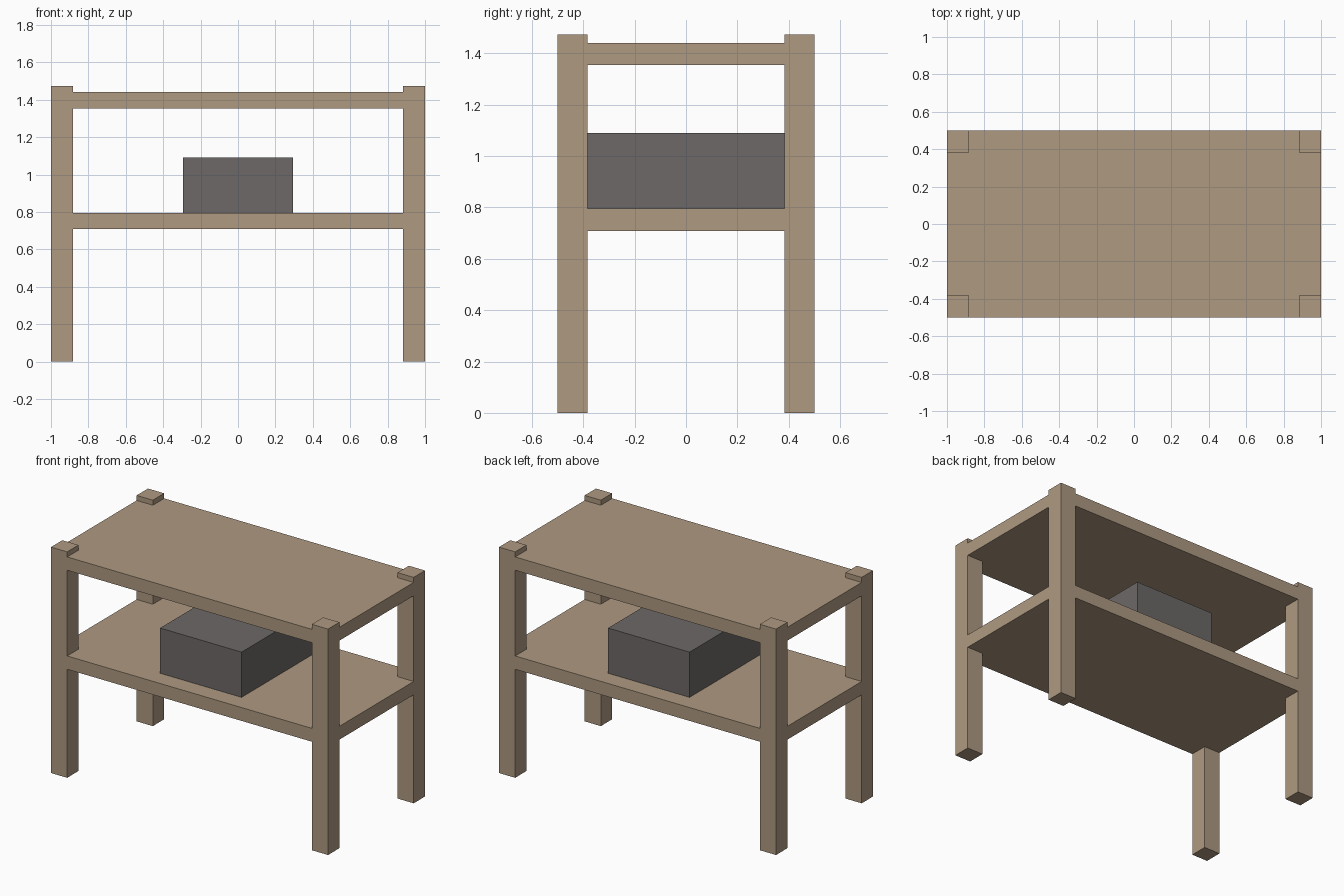
import bpy, bmesh

if "Cube" in bpy.data.objects:
    bpy.data.objects.remove(bpy.data.objects["Cube"])

HX, HY = 1.0, 0.5      # half footprint
LEG = 0.117            # leg thickness
LEG_H = 1.474


def material(name, rgb):
    m = bpy.data.materials.new(name)
    m.diffuse_color = (*rgb, 1)
    m.use_nodes = True
    m.node_tree.nodes["Principled BSDF"].inputs["Base Color"].default_value = m.diffuse_color
    return m


def prism(name, outline, z0, z1, mat):
    """Extrude a counter-clockwise xy outline from z0 to z1."""
    bm = bmesh.new()
    base = bm.faces.new([bm.verts.new((x, y, z0)) for x, y in outline])
    top = bmesh.ops.extrude_face_region(bm, geom=[base], use_keep_orig=True)["geom"]
    for v in top:
        if isinstance(v, bmesh.types.BMVert):
            v.co.z = z1
    bmesh.ops.recalc_face_normals(bm, faces=bm.faces)
    mesh = bpy.data.meshes.new(name)
    bm.to_mesh(mesh)
    bm.free()
    mesh.materials.append(mat)
    obj = bpy.data.objects.new(name, mesh)
    bpy.context.collection.objects.link(obj)
    return obj


def rect(x0, x1, y0, y1):
    return [(x0, y0), (x1, y0), (x1, y1), (x0, y1)]


wood = material("wood", (0.42, 0.32, 0.22))
dark = material("dark_grey", (0.15, 0.14, 0.135))

# Four corner legs, rising slightly above the top board
for ys, depth in ((-1, "front"), (1, "back")):
    for xs, side in ((-1, "left"), (1, "right")):
        xa, xb = sorted((xs * HX, xs * (HX - LEG)))
        ya, yb = sorted((ys * HY, ys * (HY - LEG)))
        prism(f"{depth}_{side}_leg", rect(xa, xb, ya, yb), 0, LEG_H, wood)

# Boards flush with the legs, corners notched to fit around them
ix, iy = HX - LEG, HY - LEG
notched = [(-ix, -HY), (ix, -HY), (ix, -iy), (HX, -iy), (HX, iy), (ix, iy),
           (ix, HY), (-ix, HY), (-ix, iy), (-HX, iy), (-HX, -iy), (-ix, -iy)]
prism("lower_shelf", notched, 0.708, 0.795, wood)
prism("top_board", notched, 1.354, 1.441, wood)

# Box resting on the lower shelf
prism("storage_box", rect(-0.294, 0.294, -iy, iy), 0.795, 1.09, dark)
